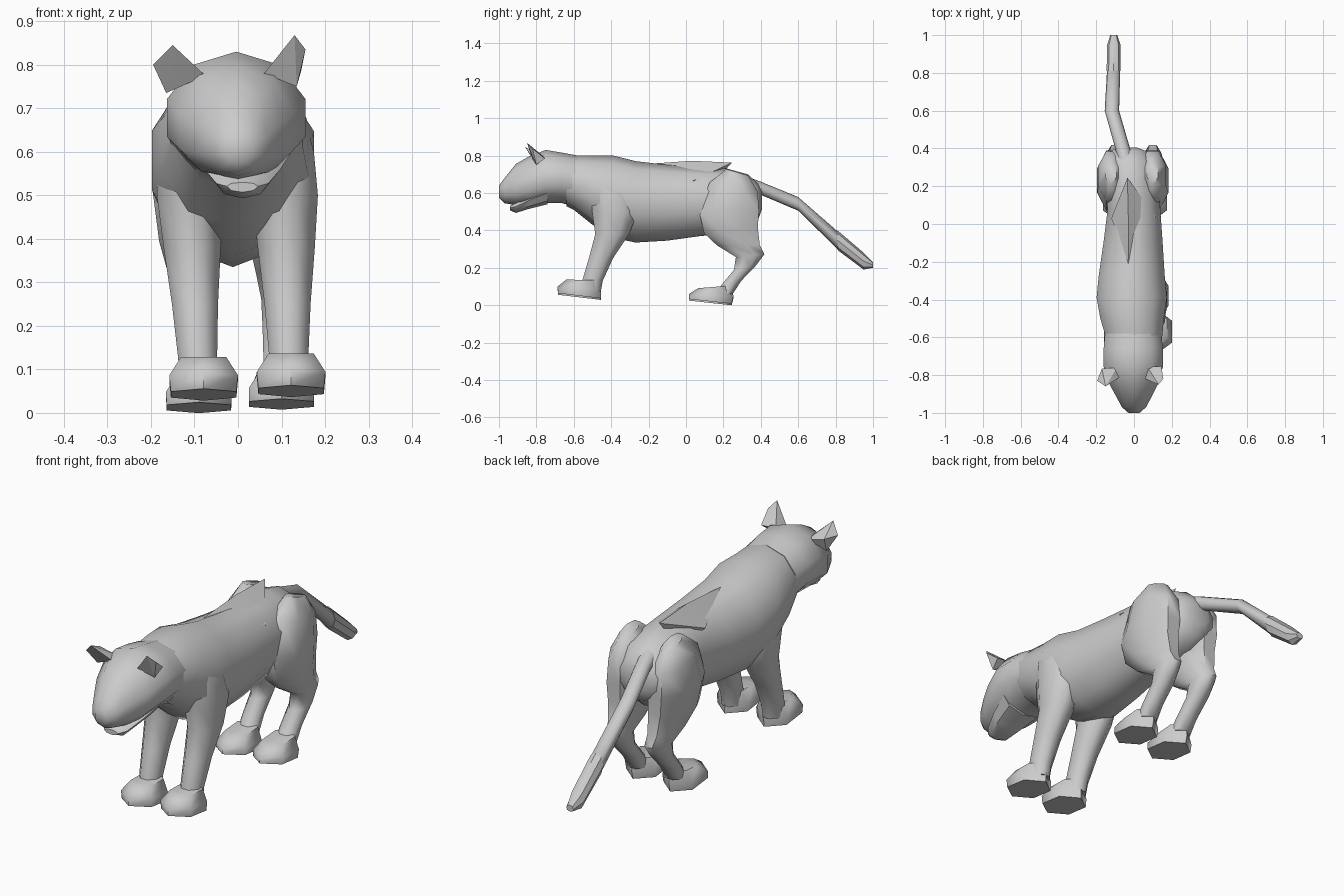
import bpy, bmesh, math


def finish(name, bm, angle=40):
    bmesh.ops.recalc_face_normals(bm, faces=bm.faces[:])
    me = bpy.data.meshes.new(name)
    bm.to_mesh(me)
    bm.free()
    ob = bpy.data.objects.new(name, me)
    bpy.context.collection.objects.link(ob)
    bpy.ops.object.select_all(action='DESELECT')
    ob.select_set(True)
    bpy.context.view_layer.objects.active = ob
    bpy.ops.object.shade_smooth_by_angle(angle=math.radians(angle))
    return ob


def loft(name, rings, angle=40):
    bm = bmesh.new()
    loops = [[bm.verts.new(p) for p in r] for r in rings]
    n = len(loops[0])
    for a, b in zip(loops, loops[1:]):
        for i in range(n):
            j = (i + 1) % n
            bm.faces.new((a[i], a[j], b[j], b[i]))
    bm.faces.new(loops[0])
    bm.faces.new(loops[-1])
    return finish(name, bm, angle)


def hull(name, pts):
    bm = bmesh.new()
    for p in pts:
        bm.verts.new(p)
    bmesh.ops.convex_hull(bm, input=bm.verts[:])
    return finish(name, bm, 20)


# upright section: y, centre x, bottom z, top z, half width, height of widest point (0..1), sides
def upright(y, cx, z0, z1, w, mid=0.5, n=10):
    zm = z0 + (z1 - z0) * mid
    out = []
    for i in range(n):
        a = 2 * math.pi * i / n + math.pi / 2
        s = math.sin(a)
        out.append((cx + w * 1.03 * math.cos(a), y, zm + s * ((z1 - zm) if s > 0 else (zm - z0))))
    return out


# level section: centre, half sizes, slope of z along y
def level(x, y, z, rx, ry, slope=0.0, n=8):
    out = []
    for i in range(n):
        a = 2 * math.pi * (i + 0.5) / n
        dy = ry * 1.06 * math.sin(a)
        out.append((x + rx * 1.06 * math.cos(a), y + dy, z + slope * dy))
    return out


# torso
loft("torso", [upright(*r) for r in [
    (-0.64, 0, .53, .79, .14), (-0.60, 0, .51, .80, .152), (-0.50, -.01, .43, .80, .172),
    (-0.39, -.012, .36, .80, .19), (-0.27, -.012, .335, .77, .178), (-0.10, -.005, .345, .75, .16),
    (0.08, 0, .37, .735, .142), (0.22, -.015, .38, .73, .15), (0.33, -.02, .41, .70, .13),
    (0.385, -.03, .455, .65, .10), (0.405, -.035, .51, .61, .05)]], 60)

# head
loft("head", [upright(*r) for r in [
    (-1.0, 0, .575, .64, .03), (-0.97, 0, .545, .68, .065), (-0.91, 0, .535, .755, .098, .4),
    (-0.84, -.002, .535, .795, .135, .4), (-0.75, -.004, .545, .83, .162, .45),
    (-0.66, -.004, .545, .815, .16), (-0.58, -.005, .52, .80, .152)]], 60)

# lower jaw
loft("lower_jaw", [upright(y, .01, a, b, w, .6, 8) for y, a, b, w in [
    (-0.94, .507, .53, .035), (-0.91, .493, .55, .058), (-0.84, .515, .59, .085),
    (-0.74, .54, .64, .11)]])

# ears
hull("left_ear", [(-.195, -.83, .80), (-.15, -.86, .845), (-.075, -.81, .775),
                  (-.165, -.79, .735), (-.09, -.76, .78), (-.17, -.765, .80)])
hull("right_ear", [(.06, -.82, .78), (.13, -.85, .868), (.155, -.82, .835),
                   (.135, -.80, .75), (.07, -.755, .79), (.145, -.755, .785)])

# raised ridge over the loins
hull("back_ridge", [(-.03, -.21, .755), (-.12, .03, .68), (.115, .04, .665),
                    (-.03, .03, .772), (-.035, .245, .762), (-.03, .10, .60)])

# tail and its tip
tail = [(0.32, -.04, .60, .69, .042), (0.40, -.06, .59, .66, .038), (0.60, -.117, .505, .578, .037),
        (0.81, -.108, .30, .395, .034)]
tip = [(0.81, -.108, .295, .40, .036), (0.95, -.107, .19, .28, .034), (1.0, -.107, .20, .23, .018)]
loft("tail", [upright(*r, .5, 8) for r in tail], 60)
loft("tail_tip", [upright(*r, .5, 8) for r in tip])

# per-side data: sign, front foot x, hind foot x, front lift, hind lift
for side, s, fx, hx, lift, hlift in (("left", -1, -.09, -.09, 0, 0), ("right", 1, .118, .10, .008, .008)):
    # front leg: blends from the shoulder to the foot
    top = s * .112 - .008
    front = [(.68, -.43, .05, .07), (.60, -.40, .07, .11), (.50, -.38, .077, .125),
             (.38, -.395, .067, .092), (.25, -.455, .054, .066), (.13, -.50, .046, .056),
             (.07, -.51, .044, .055)]
    loft(side + "_front_leg",
         [level(top + (fx - top) * (.68 - z) / .61, y, z, rx, ry) for z, y, rx, ry in front], 60)

    # front paw
    px = fx + (.011 if s < 0 else .004)
    loft(side + "_front_paw", [
        level(px, -.57, .042 + lift, .082, .108, -.12, 6),
        level(px, -.57, .081 + lift, .086, .11, -.09, 6),
        level(px, -.55, .127 + lift, .057, .085, -.02, 6)], 60)

    # hind leg: thigh, hock and shank
    hip = s * .11 - .012
    hind = [(.71, .275, .03, .06, -.3), (.63, .255, .073, .132, -.2), (.50, .23, .085, .163, 0),
            (.40, .24, .076, .147, .1), (.32, .28, .059, .117, .0), (.265, .343, .047, .078, .1),
            (.20, .315, .044, .06, .2), (.12, .243, .042, .054, .2), (.06, .204, .043, .047, 0)]
    loft(side + "_hind_leg",
         [level(hip + (hx - hip) * (.71 - z) / .65, y, z, rx, ry, k) for z, y, rx, ry, k in hind], 60)

    # hind paw
    loft(side + "_hind_paw", [
        level(hx, .13, .012 + hlift, .081, .108, -.11, 6),
        level(hx, .135, .045 + hlift, .082, .112, -.06, 6),
        level(hx, .155, .09 + hlift, .056, .085, .08, 6)], 60)
